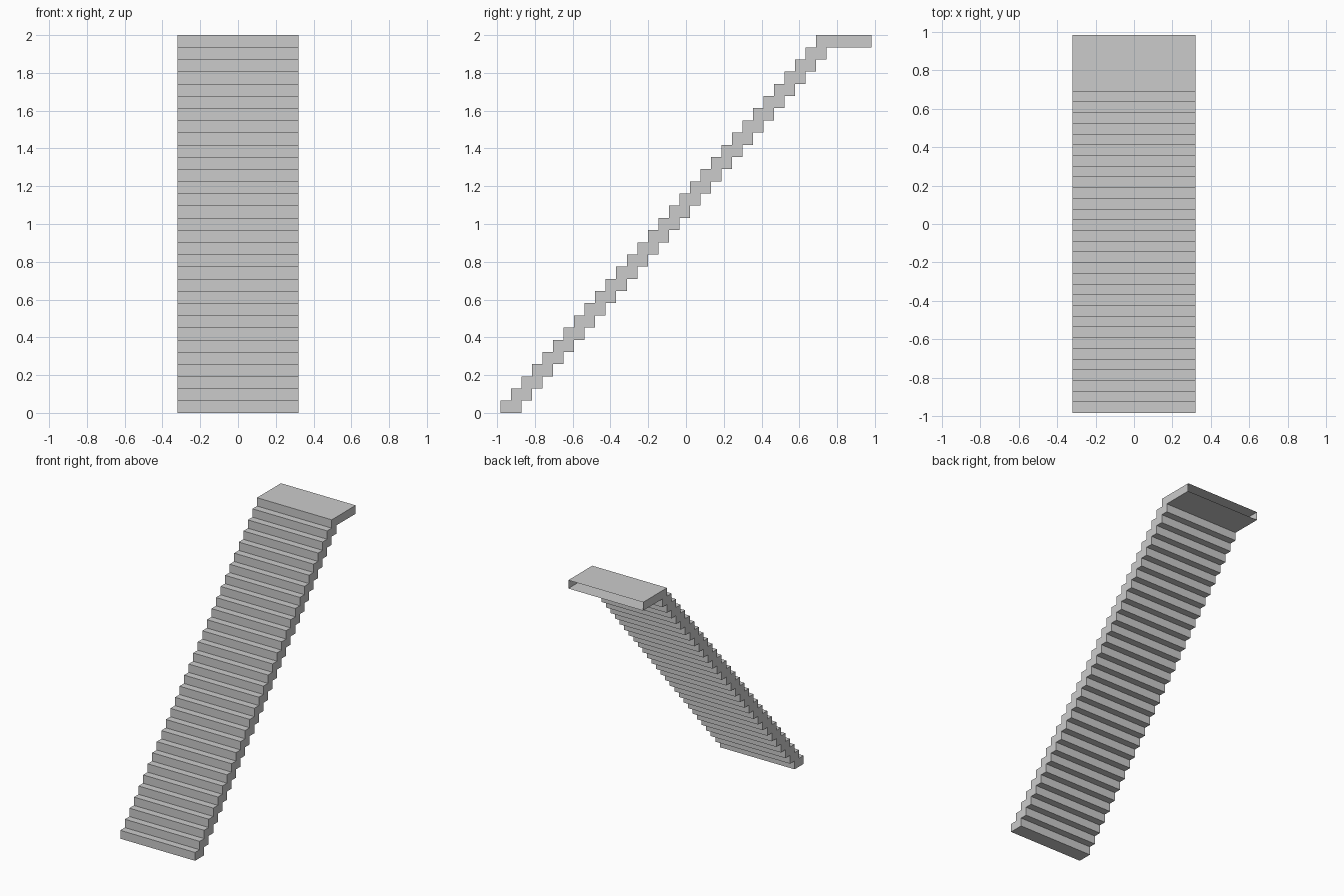
import bpy, bmesh

if "Cube" in bpy.data.objects:
    bpy.data.objects.remove(bpy.data.objects["Cube"])

STEPS = 31
HALF_W = 0.32
Y0, Y_TOP, Y_END = -0.982, 0.689, 0.982
RUN = (Y_TOP - Y0) / (STEPS - 1)
RISE = 2.0 / STEPS

bm = bmesh.new()


def strip(a, b):
    """Quad across the full width between two (y, z) profile points."""
    bm.faces.new([bm.verts.new((x, *p)) for x, p in
                  ((-HALF_W, a), (HALF_W, a), (HALF_W, b), (-HALF_W, b))])


def sides(points):
    """Matching left and right faces from (y, z) points."""
    for x in (-HALF_W, HALF_W):
        bm.faces.new([bm.verts.new((x, *p)) for p in points])


for i in range(STEPS):
    y, z0, z1 = Y0 + i * RUN, i * RISE, (i + 1) * RISE
    last = i == STEPS - 1
    mid, back = y + RUN, (Y_END if last else y + 2 * RUN)
    # riser and tread (the last tread is the landing)
    strip((y, z0), (y, z1))
    strip((y, z1), (back if last else mid, z1))
    # stepped underside; the landing is open at the back
    strip((mid, z0), (back, z0))
    if i == 0:
        strip((y, z0), (mid, z0))
    if not last:
        strip((back, z0), (back, z1))
    # side faces of this step
    top = [(back, z1), (y, z1)] if last else [(back, z1), (mid, z1), (y, z1)]
    sides([(y, z0), (mid, z0), (back, z0)] + top)

bmesh.ops.remove_doubles(bm, verts=bm.verts[:], dist=0.0005)
bmesh.ops.recalc_face_normals(bm, faces=bm.faces[:])

mesh = bpy.data.meshes.new("staircase")
bm.to_mesh(mesh)
bm.free()
bpy.context.collection.objects.link(bpy.data.objects.new("staircase", mesh))
